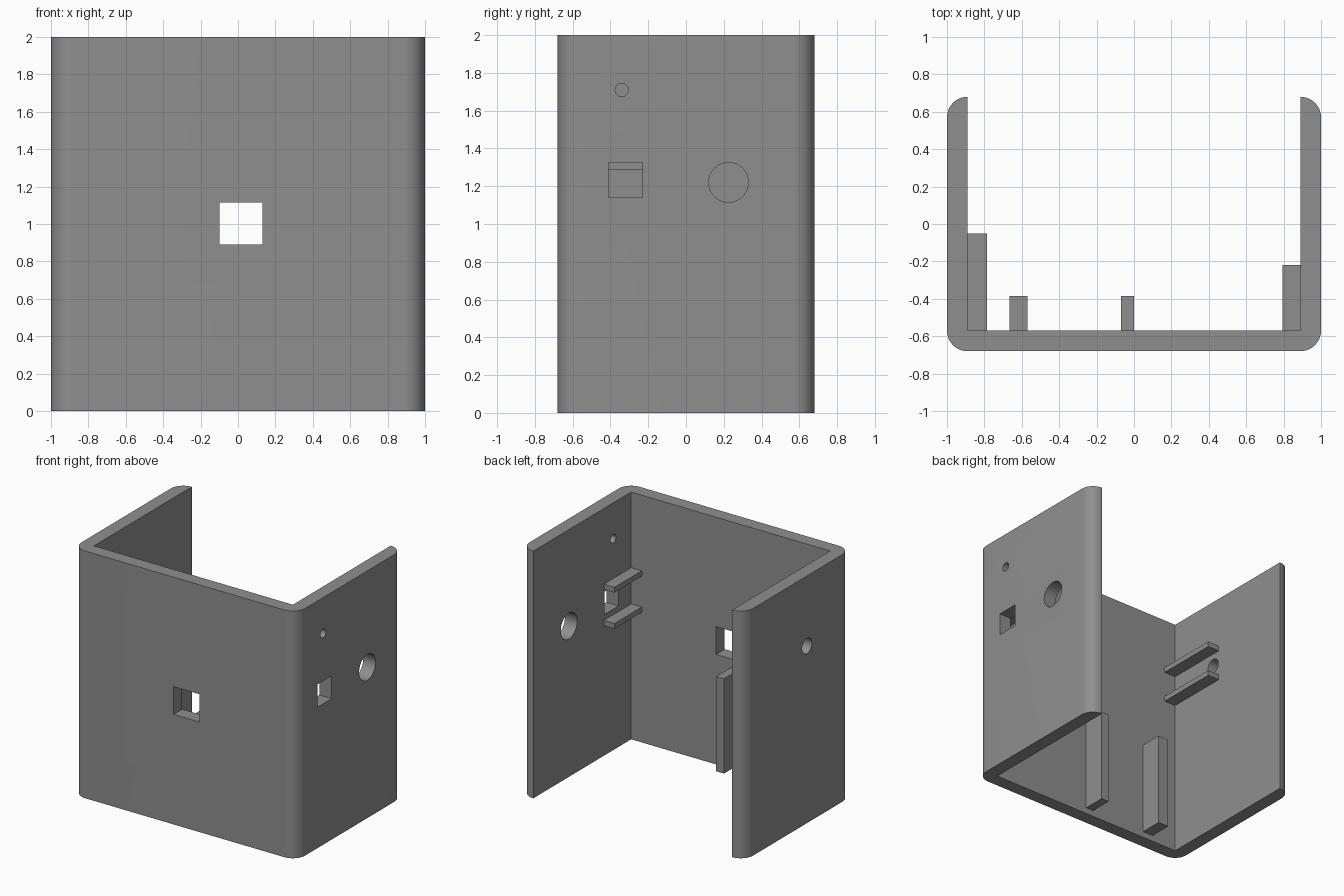
import bpy, bmesh, math

if "Cube" in bpy.data.objects:
    bpy.data.objects.remove(bpy.data.objects["Cube"])

grey = bpy.data.materials.new("plain_grey")
grey.diffuse_color = (0.275, 0.275, 0.275, 1)
grey.use_nodes = True
grey.node_tree.nodes["Principled BSDF"].inputs["Base Color"].default_value = grey.diffuse_color


def add_object(name, bm):
    bmesh.ops.recalc_face_normals(bm, faces=bm.faces)
    mesh = bpy.data.meshes.new(name)
    bm.to_mesh(mesh)
    bm.free()
    mesh.materials.append(grey)
    obj = bpy.data.objects.new(name, mesh)
    bpy.context.collection.objects.link(obj)
    return obj


def box(name, x, y, z):
    bm = bmesh.new()
    bmesh.ops.create_cube(bm, size=1)
    for v in bm.verts:
        for i, (lo, hi) in enumerate((x, y, z)):
            v.co[i] = lo if v.co[i] < 0 else hi
    return add_object(name, bm)


def cylinder_x(name, x, y, z, r):
    # round cutter lying along x
    bm = bmesh.new()
    bmesh.ops.create_cone(bm, cap_ends=True, segments=48, radius1=r, radius2=r, depth=0.4)
    obj = add_object(name, bm)
    obj.rotation_euler = (0, math.pi / 2, 0)
    obj.location = (x, y, z)
    return obj


def arc(cx, cy, r, start, end, n=12):
    return [(cx + r * math.cos(math.radians(start + (end - start) * i / n)),
             cy + r * math.sin(math.radians(start + (end - start) * i / n)))
            for i in range(n + 1)]


# Three-sided shell: rounded U profile extruded upward
W, D, T = 0.89, 0.57, 0.11
right = arc(W, -D, T, -90, 0) + arc(W, D, T, 0, 90) + [(W, -D)]
outline = right + [(-x, y) for x, y in reversed(right)]
bm = bmesh.new()
face = bm.faces.new([bm.verts.new((x, y, 0)) for x, y in outline])
ext = bmesh.ops.extrude_face_region(bm, geom=[face])
bmesh.ops.translate(bm, vec=(0, 0, 2),
                    verts=[g for g in ext["geom"] if isinstance(g, bmesh.types.BMVert)])
shell = add_object("shell", bm)

# Openings through the walls
cutters = [
    box("front_window_cutter", (-0.1, 0.13), (-0.8, -0.5), (0.89, 1.115)),
    box("side_window_cutter", (0.8, 1.1), (-0.41, -0.23), (1.14, 1.325)),
    cylinder_x("small_hole_cutter", 0.95, -0.34, 1.71, 0.035),
    cylinder_x("large_hole_cutter", 0.95, 0.225, 1.22, 0.105),
    cylinder_x("left_hole_cutter", -0.95, -0.118, 1.432, 0.062),
]
bpy.context.view_layer.objects.active = shell
for c in cutters:
    c.hide_render = True
    m = shell.modifiers.new("opening", 'BOOLEAN')
    m.operation, m.solver, m.object = 'DIFFERENCE', 'EXACT', c
    bpy.ops.object.modifier_apply(modifier=m.name)
for c in cutters:
    bpy.data.objects.remove(c)

bpy.ops.object.select_all(action='DESELECT')
shell.select_set(True)
bpy.ops.object.shade_smooth_by_angle(angle=math.radians(30))

# Paired rails on the inner side walls
for label, z in (("lower", 1.052), ("upper", 1.345)):
    box("right_rail_" + label, (0.795, W), (-D, -0.22), (z, z + 0.043))
for label, z in (("lower", 1.285), ("upper", 1.54)):
    box("left_rail_" + label, (-W, -0.785), (-D, -0.05), (z, z + 0.043))

# Upright ribs on the inner front wall
box("left_rib", (-0.665, -0.57), (-D, -0.385), (0.05, 0.817))
box("middle_rib", (-0.07, 0.0), (-D, -0.385), (0.05, 0.817))
